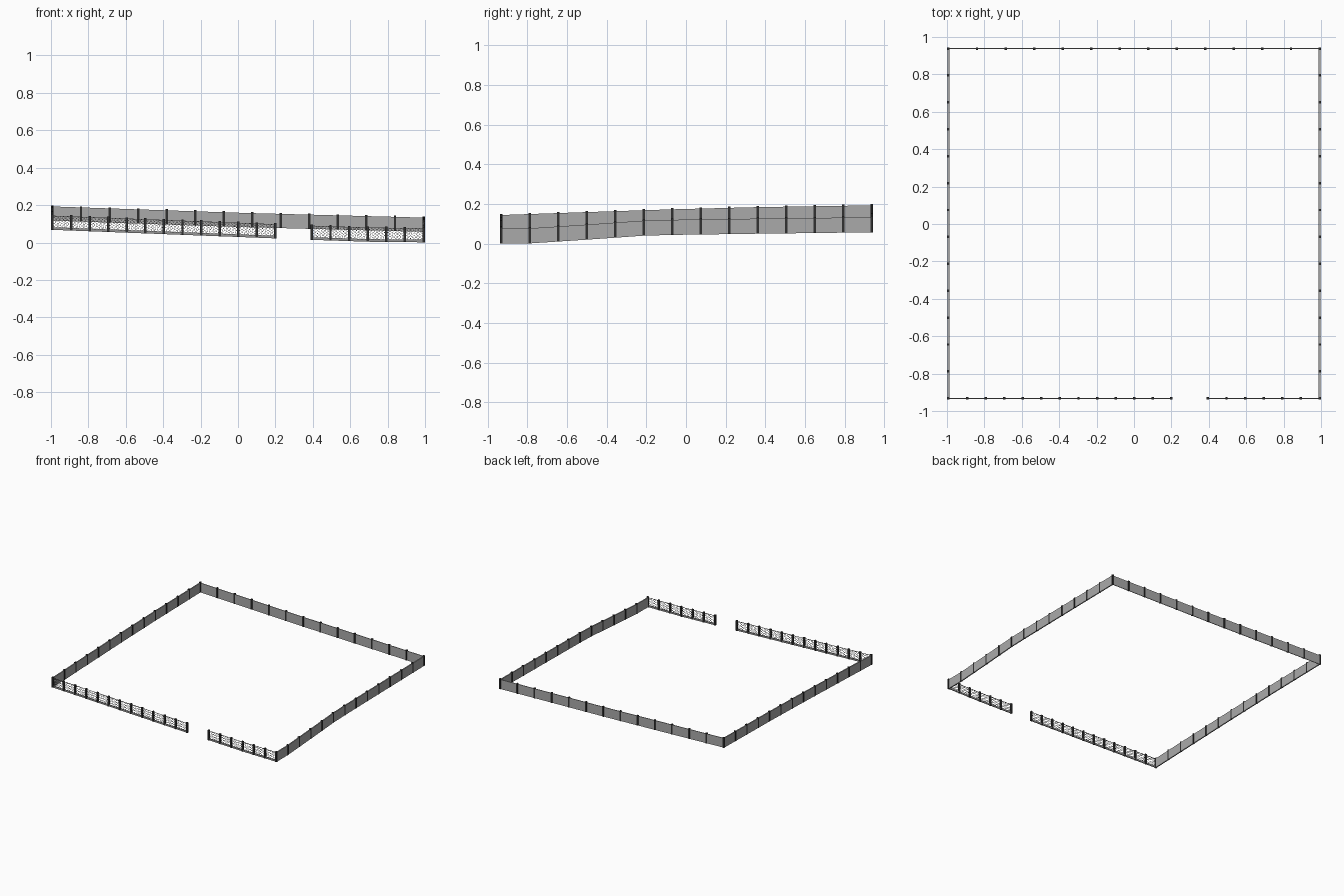
import bpy, bmesh, math
from mathutils import Vector

if "Cube" in bpy.data.objects:
    bpy.data.objects.remove(bpy.data.objects["Cube"])

XL, XR, YF, YB = -0.992, 0.992, -0.932, 0.938
PANEL_H, POST_H, POST_W = 0.076, 0.082, 0.013

# ground height along each side (distance coordinate, height)
FRONT = [(-1, .068), (-.4, .045), (.2, .022), (.4, .014), (.7, .004), (1, .001)]
RIGHT = [(-.94, 0), (-.79, .001), (-.5, .020), (-.2, .041), (-.07, .044), (.36, .050), (.94, .057)]
LEFT = [(-.94, .068), (-.5, .083), (-.07, .097), (.36, .108), (.94, .117)]
BACK = [(-1, .117), (0, .083), (1, .057)]


def ground(profile, t):
    for (a, za), (b, zb) in zip(profile, profile[1:]):
        if t <= b:
            return za + (zb - za) * (t - a) / (b - a)
    return profile[-1][1]


def prism(bm, a, b, z0, z1, width):
    """Upright slab from a to b, between heights z0 and z1 above the line."""
    d = (b - a).to_2d().normalized()
    n = Vector((-d.y, d.x, 0)) * width / 2
    up = Vector((0, 0, 1))
    v = [bm.verts.new(p + s * n + up * z) for p in (a, b) for z in (z0, z1) for s in (-1, 1)]
    for f in ((0, 1, 3, 2), (4, 6, 7, 5), (0, 4, 5, 1), (2, 3, 7, 6), (0, 2, 6, 4), (1, 5, 7, 3)):
        bm.faces.new([v[i] for i in f])


def finish(bm, name, color):
    bmesh.ops.recalc_face_normals(bm, faces=bm.faces)
    me = bpy.data.meshes.new(name)
    bm.to_mesh(me)
    bm.free()
    ob = bpy.data.objects.new(name, me)
    bpy.context.collection.objects.link(ob)
    mat = bpy.data.materials.get(str(color)) or bpy.data.materials.new(str(color))
    mat.diffuse_color = (color, color, color, 1)
    mat.use_nodes = True
    mat.node_tree.nodes["Principled BSDF"].inputs["Base Color"].default_value = mat.diffuse_color
    me.materials.append(mat)


def stations(axis, fixed, start, end, count, profile):
    out = []
    for i in range(count + 1):
        t = start + (end - start) * i / count
        z = ground(profile, t)
        out.append(Vector((t, fixed, z) if axis == 'x' else (fixed, t, z)))
    return out


def posts(name, pts):
    bm = bmesh.new()
    for p in pts:
        h = Vector((POST_W / 2, 0, 0))
        prism(bm, p - h, p + h, 0, POST_H, POST_W)
    finish(bm, name, 0.03)


def solid_run(name, pts, width):
    bm = bmesh.new()
    for a, b in zip(pts, pts[1:]):
        prism(bm, a, b, 0, PANEL_H, width)
    finish(bm, name + "_panels", 0.4)
    posts(name + "_posts", pts)


def mesh_run(name, pts):
    # base board and top rail
    bm = bmesh.new()
    for a, b in zip(pts, pts[1:]):
        prism(bm, a, b, 0, 0.014, 0.006)
        prism(bm, a, b, PANEL_H - 0.003, PANEL_H, 0.003)
    finish(bm, name + "_rails", 0.3)
    # diamond wire lattice, each wire clipped to its bay
    bm = bmesh.new()
    lo, hi, n = 0.012, PANEL_H - 0.002, 5
    for a, b in zip(pts, pts[1:]):
        L = (b - a).length
        step, rise = L / n, hi - lo
        run = rise * 1.3
        for sgn in (1, -1):
            k = -math.ceil(run / step)
            while k * step < L:
                u0, u1 = max(k * step, 0), min(k * step + run, L)
                if u1 - u0 > 1e-4:
                    ends = []
                    for u in (u0, u1):
                        w = lo + (u - k * step) / run * rise
                        s = u if sgn > 0 else L - u
                        ends.append(a.lerp(b, s / L) + Vector((0, 0, w)))
                    prism(bm, *ends, -0.0008, 0.0008, 0.0012)
                k += 1
    finish(bm, name + "_wire_mesh", 0.15)
    posts(name + "_posts", pts)


# solid fences on three sides
solid_run("right_fence", stations('y', XR, YF, YB, 13, RIGHT), 0.009)
solid_run("left_fence", stations('y', XL, YF, YB, 13, LEFT), 0.009)
solid_run("back_fence", stations('x', YB, XL, XR, 13, BACK), 0.005)

# wire mesh fences either side of the front gateway
mesh_run("front_left_fence", stations('x', YF, XL, 0.2, 12, FRONT))
mesh_run("front_right_fence", stations('x', YF, 0.395, XR, 6, FRONT))
